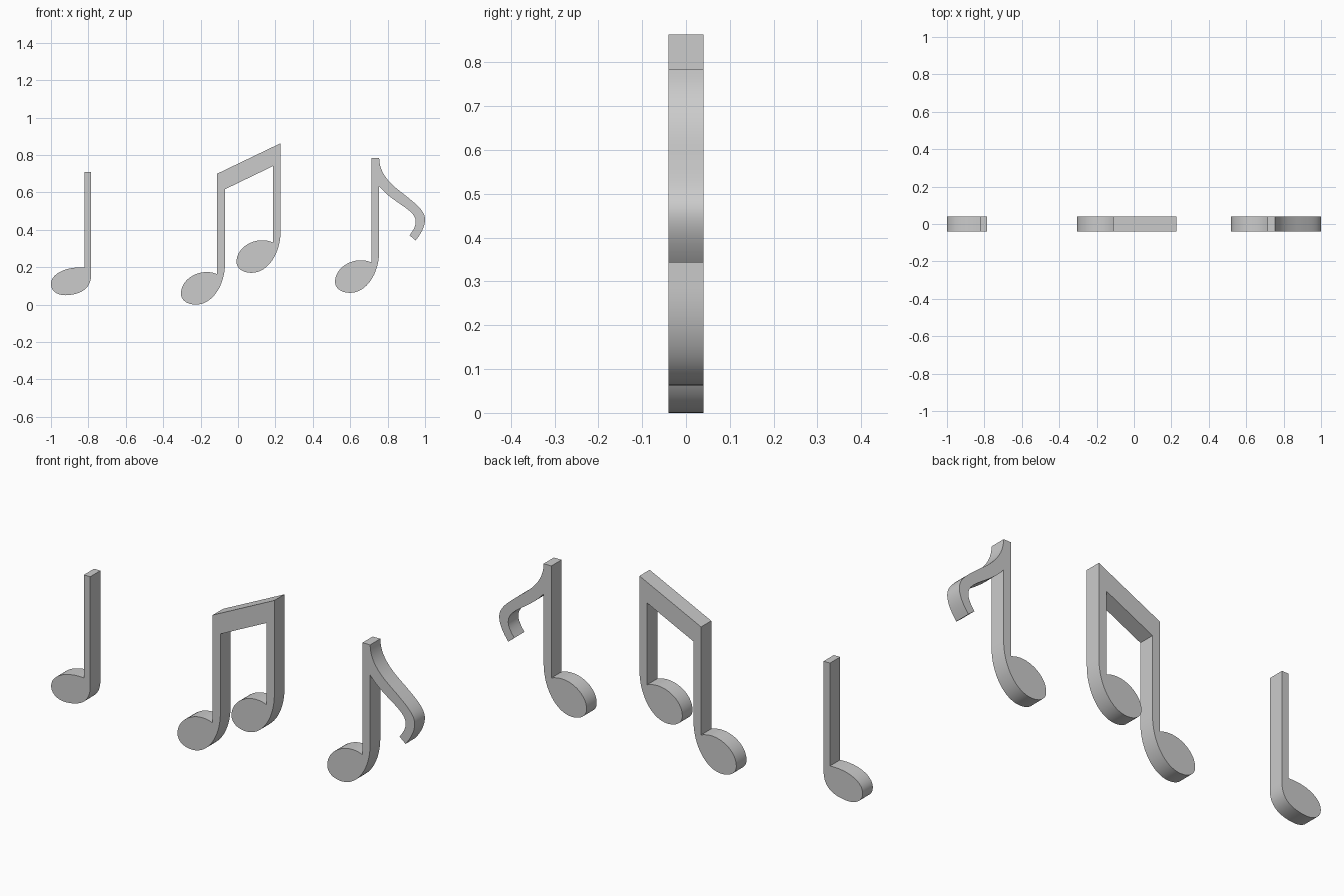
import bpy, bmesh
from mathutils import Vector
from mathutils.geometry import interpolate_bezier

if "Cube" in bpy.data.objects:
    bpy.data.objects.remove(bpy.data.objects["Cube"])

HALF_DEPTH = 0.04


def outline(steps, res=16):
    """Turn line steps (x, z) and cubic steps (h1x, h1z, h2x, h2z, x, z) into points."""
    pts = []
    for s in steps:
        if len(s) == 2:
            pts.append(Vector(s))
        else:
            ctrl = [pts[-1]] + [Vector(s[i:i + 2]) for i in (0, 2, 4)]
            pts += [Vector(p[:2]) for p in interpolate_bezier(*ctrl, res + 1)[1:]]
    return pts


def head(x, z):
    """Note head, running from the right stem edge round to the left stem edge."""
    rel = [(0, .225),
           (0, .1, -.07, 0, -.155, 0),
           (-.205, 0, -.236, .025, -.236, .06),
           (-.236, .14, -.13, .2, -.042, .163)]
    return [tuple(v + (x, z)[i % 2] for i, v in enumerate(s)) for s in rel]


def build(name, steps):
    """Extrude a closed front outline evenly about y = 0."""
    bm = bmesh.new()
    face = bm.faces.new([bm.verts.new((p.x, -HALF_DEPTH, p.y)) for p in outline(steps)])
    ext = bmesh.ops.extrude_face_region(bm, geom=[face], use_keep_orig=True)
    moved = [g for g in ext["geom"] if isinstance(g, bmesh.types.BMVert)]
    bmesh.ops.translate(bm, verts=moved, vec=(0, 2 * HALF_DEPTH, 0))
    bmesh.ops.recalc_face_normals(bm, faces=bm.faces)
    mesh = bpy.data.meshes.new(name)
    bm.to_mesh(mesh)
    bm.free()
    ob = bpy.data.objects.new(name, mesh)
    bpy.context.collection.objects.link(ob)
    bpy.ops.object.select_all(action='DESELECT')
    ob.select_set(True)
    bpy.context.view_layer.objects.active = ob
    bpy.ops.object.shade_smooth_by_angle(angle=0.5)
    return ob


# Quarter note with its flatter head
build("quarter_note", [
    (-.82, .71), (-.785, .71), (-.785, .165),
    (-.785, .09, -.83, .055, -.92, .05),
    (-.97, .05, -1, .075, -1, .11),
    (-1, .165, -.92, .205, -.82, .198)])

# Beamed pair: slanted beam, two stems, two heads
build("beamed_notes", [(-.111, .70), (.228, .863)] + head(.228, .17)
      + [(.186, .74), (-.069, .617)] + head(-.069, 0))

# Eighth note with curled flag
build("eighth_note", [
    (.713, .783), (.755, .783),
    (.755, .68, .85, .62, .90, .58),
    (.955, .535, 1, .50, 1, .455),
    (1, .415, .975, .375, .95, .343),
    (.917, .37),
    (.935, .395, .952, .42, .95, .445),
    (.95, .51, .83, .54, .755, .633)] + head(.755, .063))
